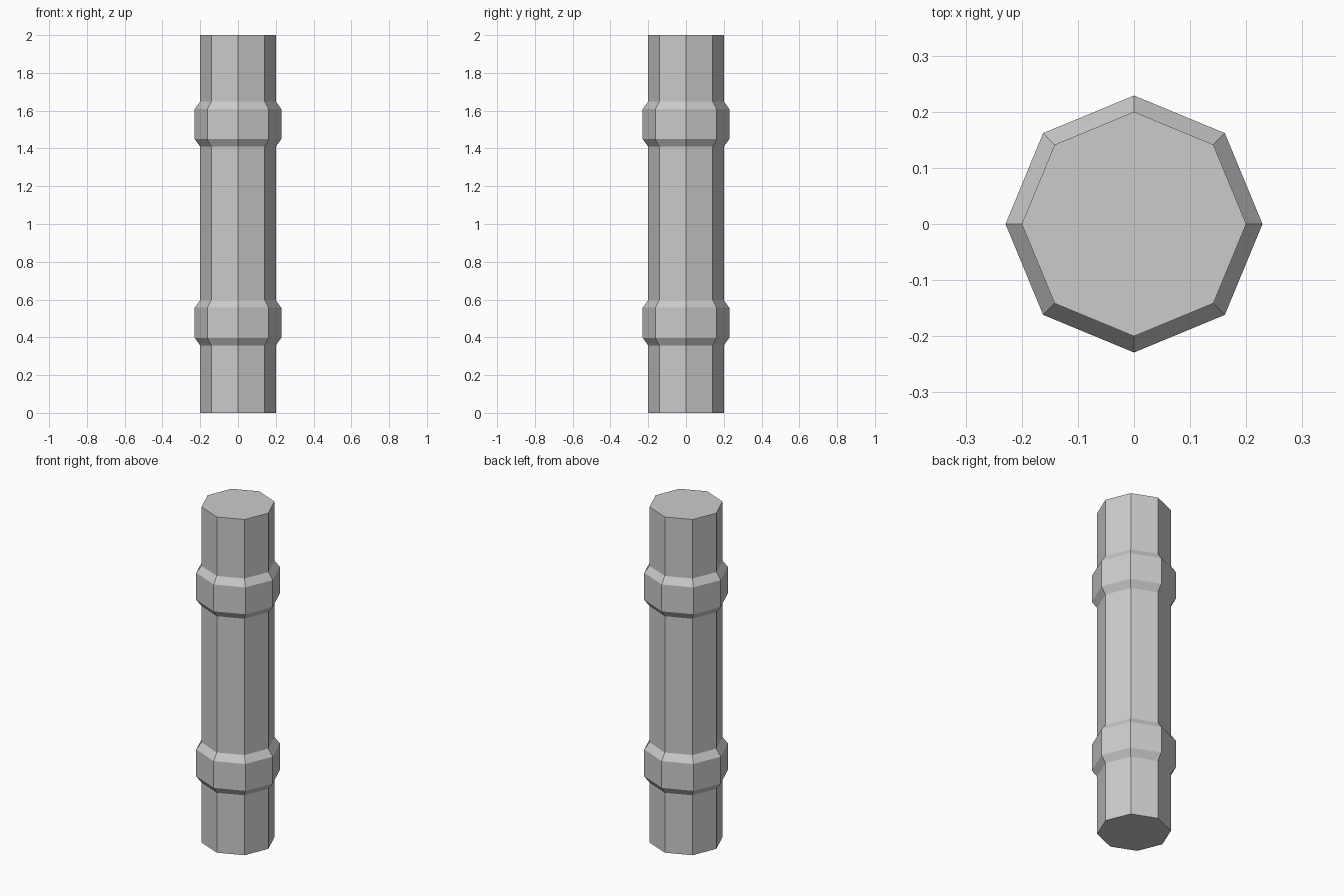
import bpy, bmesh
from math import cos, sin, tau

if "Cube" in bpy.data.objects:
    bpy.data.objects.remove(bpy.data.objects["Cube"])

SIDES = 8
R_PIPE, R_COLLAR = 0.20, 0.229
HEIGHT = 2.0


def collar(z):
    """Profile of a raised band with chamfered edges, starting at height z."""
    return [(R_PIPE, z), (R_COLLAR, z + 0.04), (R_COLLAR, z + 0.20), (R_PIPE, z + 0.24)]


# Pipe outline: plain ends with two collars
profile = [(R_PIPE, 0), *collar(0.357), *collar(1.409), (R_PIPE, HEIGHT)]

# Octagonal rings joined into flat-sided walls
bm = bmesh.new()
rings = [[bm.verts.new((r * cos(tau * i / SIDES), r * sin(tau * i / SIDES), z))
          for i in range(SIDES)] for r, z in profile]
for low, high in zip(rings, rings[1:]):
    for i in range(SIDES):
        j = (i + 1) % SIDES
        bm.faces.new((low[i], low[j], high[j], high[i]))

# End caps
bm.faces.new(rings[0][::-1])
bm.faces.new(rings[-1])

mesh = bpy.data.meshes.new("collared_pipe")
bm.to_mesh(mesh)
bm.free()
bpy.context.collection.objects.link(bpy.data.objects.new("collared_pipe", mesh))
